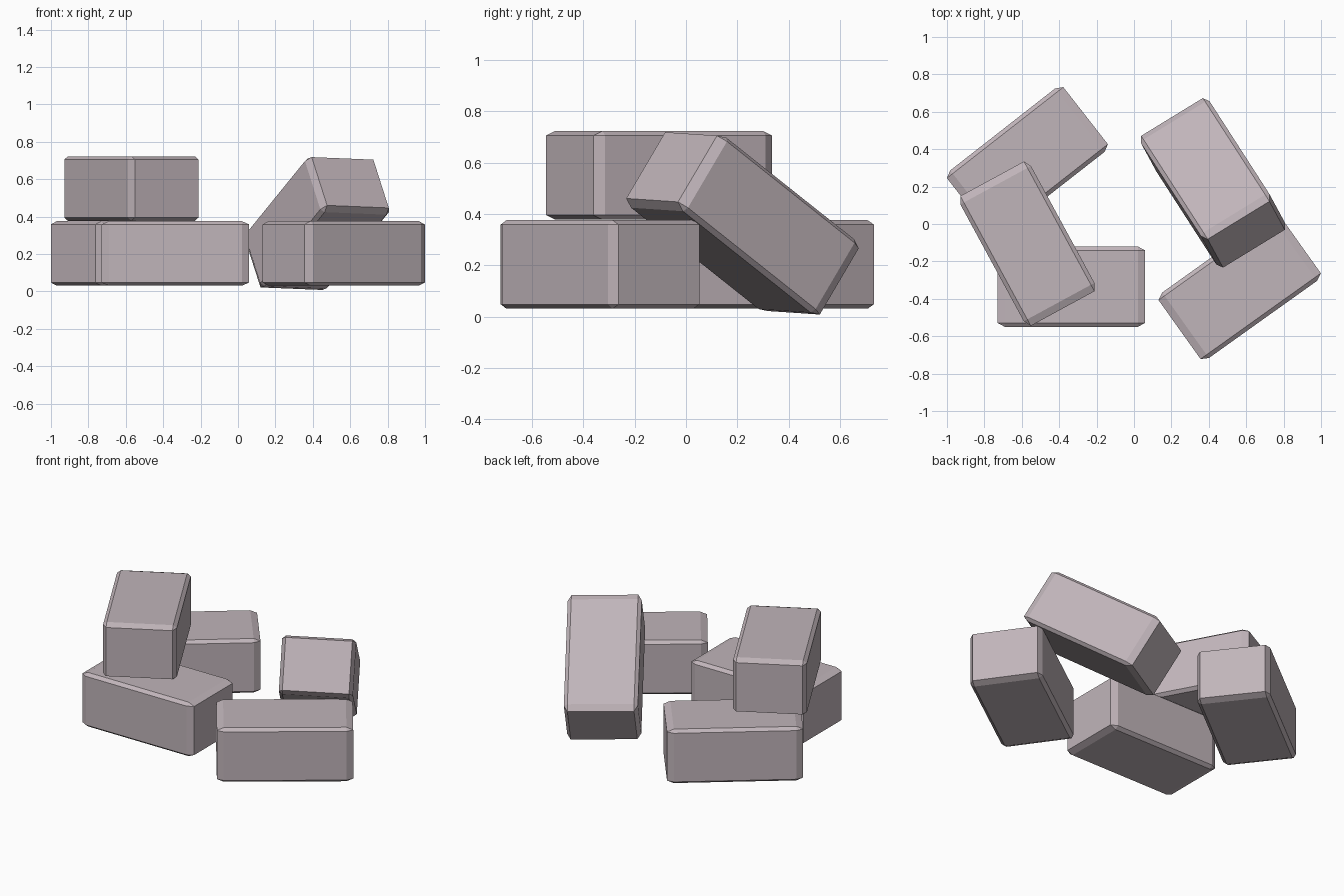
import bpy
import bmesh
from math import radians
from mathutils import Matrix, Vector

cube = bpy.data.objects.get("Cube")
if cube:
    bpy.data.objects.remove(cube, do_unlink=True)

# Single mauve-grey stone colour
stone = bpy.data.materials.new("mauve_grey_stone")
stone.use_nodes = True
colour = (0.53, 0.46, 0.49, 1)
stone.diffuse_color = colour
bsdf = stone.node_tree.nodes["Principled BSDF"]
bsdf.inputs["Base Color"].default_value = colour
bsdf.inputs["Roughness"].default_value = 0.9

SIZE = Vector((0.79, 0.43, 0.345))


def brick(name, centre, rotation):
    """Chamfered unit block stretched to brick size, then placed."""
    bm = bmesh.new()
    bmesh.ops.create_cube(bm, size=1)
    bmesh.ops.bevel(bm, geom=bm.edges[:], offset=0.05, segments=1,
                    affect='EDGES', profile=0.5)
    bmesh.ops.scale(bm, vec=SIZE, verts=bm.verts)
    bmesh.ops.recalc_face_normals(bm, faces=bm.faces[:])
    mesh = bpy.data.meshes.new(name)
    bm.to_mesh(mesh)
    bm.free()
    mesh.materials.append(stone)
    obj = bpy.data.objects.new(name, mesh)
    obj.matrix_world = Matrix.Translation(centre) @ rotation.to_4x4()
    bpy.context.collection.objects.link(obj)


# Bricks lying flat: name, centre, turn about z
LOW, HIGH = 0.203, 0.55
for name, x, y, z, turn in (
    ("front_brick", -0.335, -0.335, LOW, 0),
    ("back_right_brick", -0.57, 0.336, LOW, 38),
    ("front_left_brick", 0.565, -0.335, LOW, 35.5),
    ("stacked_brick", -0.57, -0.105, HIGH, -61.5),
):
    brick(name, (x, y, z), Matrix.Rotation(radians(turn), 3, 'Z'))

# Leaning brick, one end propped up on the front left brick
along = Vector((0.345, -0.535, 0.425)).normalized()
across = Vector((0.34, 0.21, -0.015))
up = along.cross(across).normalized()
across = up.cross(along)
brick("leaning_brick", (0.422, 0.22, 0.363),
      Matrix((along, across, up)).transposed())
